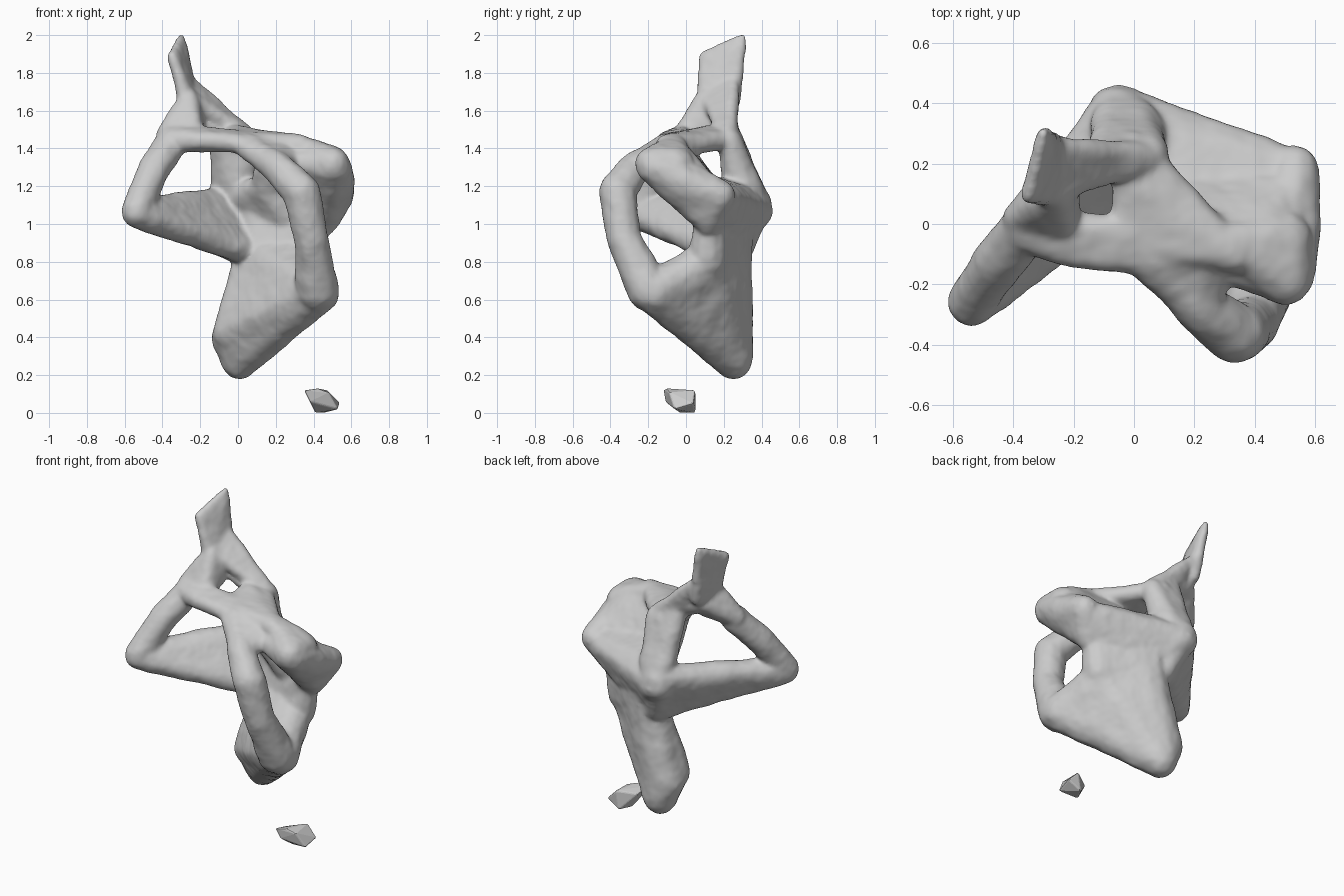
import bpy, bmesh
from mathutils import Vector


def hull(bm, balls):
    """Add the convex hull of several balls (x, y, z, radius)."""
    part = bmesh.new()
    ball = bmesh.new()
    bmesh.ops.create_icosphere(ball, subdivisions=2, radius=1)
    for x, y, z, r in balls:
        for v in ball.verts:
            part.verts.new(v.co * r + Vector((x, y, z)))
    ball.free()
    bmesh.ops.convex_hull(part, input=part.verts[:])
    bmesh.ops.delete(part, geom=[v for v in part.verts if not v.link_faces], context='VERTS')
    bmesh.ops.recalc_face_normals(part, faces=part.faces[:])
    tmp = bpy.data.meshes.new("part")
    part.to_mesh(tmp)
    part.free()
    bm.from_mesh(tmp)
    bpy.data.meshes.remove(tmp)


def chain(bm, balls):
    """Tapered limb running through the balls."""
    for a, b in zip(balls, balls[1:]):
        hull(bm, [a, b])


bm = bmesh.new()

# Upright thin blade with its two roots
hull(bm, [(-.30, .3, 1.99, .02), (-.35, .09, 1.89, .022), (-.25, .25, 1.64, .04), (-.27, .1, 1.64, .045)])
hull(bm, [(-.24, .25, 1.74, .03), (-.27, .11, 1.68, .035), (-.13, .22, 1.57, .05), (.05, .22, 1.46, .05)])
hull(bm, [(-.26, .1, 1.66, .05), (-.23, .2, 1.6, .05), (-.37, .02, 1.47, .065),
          (-.23, -.03, 1.45, .05), (-.22, .12, 1.51, .04)])
hull(bm, [(-.22, .19, 1.57, .05), (-.1, .18, 1.5, .04), (.03, .19, 1.46, .04), (-.12, .22, 1.58, .05)])

# Top plate around the opening
hull(bm, [(-.36, -.02, 1.45, .07), (-.2, -.1, 1.44, .05), (0, -.11, 1.43, .05),
          (0, -.02, 1.46, .04), (-.2, -.02, 1.47, .045)])
hull(bm, [(.0, .26, 1.45, .045), (-.03, -.06, 1.44, .05), (-.03, .14, 1.48, .04),
          (.33, -.1, 1.41, .06), (.24, -.0, 1.43, .05)])
hull(bm, [(0, -.1, 1.43, .05), (.21, -.27, 1.3, .07), (.25, -.05, 1.41, .06), (.28, -.16, 1.33, .05)])

# Left arm: upper bar and lower web
chain(bm, [(-.54, -.26, 1.07, .08), (-.45, -.13, 1.28, .085), (-.35, 0, 1.44, .085)])
hull(bm, [(-.54, -.26, 1.06, .08), (-.06, .37, 1.11, .085), (.02, .28, .87, .075), (.03, .16, .86, .07)])

# Front strut
chain(bm, [(.05, -.1, 1.42, .06), (.22, -.28, 1.29, .085), (.34, -.365, 1.17, .1),
           (.385, -.33, .92, .09), (.42, -.2, .65, .115)])

# Right lump
hull(bm, [(.32, -.06, 1.4, .07), (.5, -.18, 1.32, .09), (.5, -.05, 1.32, .09)])
hull(bm, [(.34, -.15, 1.33, .06), (.5, -.16, 1.3, .1), (.35, .0, 1.2, .08)])
hull(bm, [(.5, -.16, 1.3, .1), (.52, 0, 1.22, .1), (.53, .18, 1.15, .085), (.45, .12, 1.02, .08)])

# Shell sweeping from the plate down to the back ridge
hull(bm, [(.15, -.03, 1.4, .05), (.42, -.05, 1.38, .06), (.14, .1, 1.2, .07), (.5, .1, 1.18, .08)])
hull(bm, [(.14, .1, 1.2, .07), (.5, .15, 1.14, .08), (.0, .3, 1.12, .09), (.25, .15, 1.05, .09)])

# Back column
hull(bm, [(-.1, .22, 1.52, .05), (.05, .23, 1.44, .06), (.0, .3, 1.2, .1), (-.05, .37, 1.07, .09)])

# Back ridge and central body
hull(bm, [(.5, .18, 1.13, .08), (.44, .12, 1.02, .08), (-.06, .37, 1.07, .09),
          (.1, .26, 1.12, .1), (.15, .2, .9, .1)])
hull(bm, [(.1, .24, .85, .11), (.36, .11, .81, .1), (.1, .27, 1.1, .1), (.4, .12, 1.02, .08)])

# Lower body tapering to the foot
hull(bm, [(.01, .25, .28, .1), (-.04, .25, .39, .1), (-.05, .17, .43, .08), (.42, -.17, .64, .115),
          (.1, .24, .85, .11), (.34, .1, .79, .1)])
hull(bm, [(.27, .03, .8, .07), (.3, .15, .86, .09), (.38, -.02, .74, .09)])

mesh = bpy.data.meshes.new("bone_body")
bm.to_mesh(mesh)
bm.free()
body = bpy.data.objects.new("bone_body", mesh)
bpy.context.collection.objects.link(body)

# Blend all parts into one organic surface
rem = body.modifiers.new("blend", 'REMESH')
rem.mode = 'VOXEL'
rem.voxel_size = .013
rem.use_smooth_shade = True
sm = body.modifiers.new("soften", 'SMOOTH')
sm.factor = .5
sm.iterations = 14
tex = bpy.data.textures.new("bone_bumps", 'CLOUDS')
tex.noise_scale = .15
dis = body.modifiers.new("bumps", 'DISPLACE')
dis.texture = tex
dis.strength = .016
dis.mid_level = .3

# Loose faceted fragment below
frag_bm = bmesh.new()
for p in [(.35, -.12, .12), (.36, -.02, .1), (.42, -.1, .13), (.47, .05, .12), (.54, .04, .05),
          (.53, -.06, .02), (.45, .05, .0), (.41, -.03, .0), (.38, -.11, .06), (.48, -.09, .11)]:
    frag_bm.verts.new(p)
bmesh.ops.convex_hull(frag_bm, input=frag_bm.verts[:])
bmesh.ops.recalc_face_normals(frag_bm, faces=frag_bm.faces[:])
frag_mesh = bpy.data.meshes.new("loose_fragment")
frag_bm.to_mesh(frag_mesh)
frag_bm.free()
frag = bpy.data.objects.new("loose_fragment", frag_mesh)
bpy.context.collection.objects.link(frag)
bev = frag.modifiers.new("worn_edges", 'BEVEL')
bev.width = .008
bev.segments = 2
